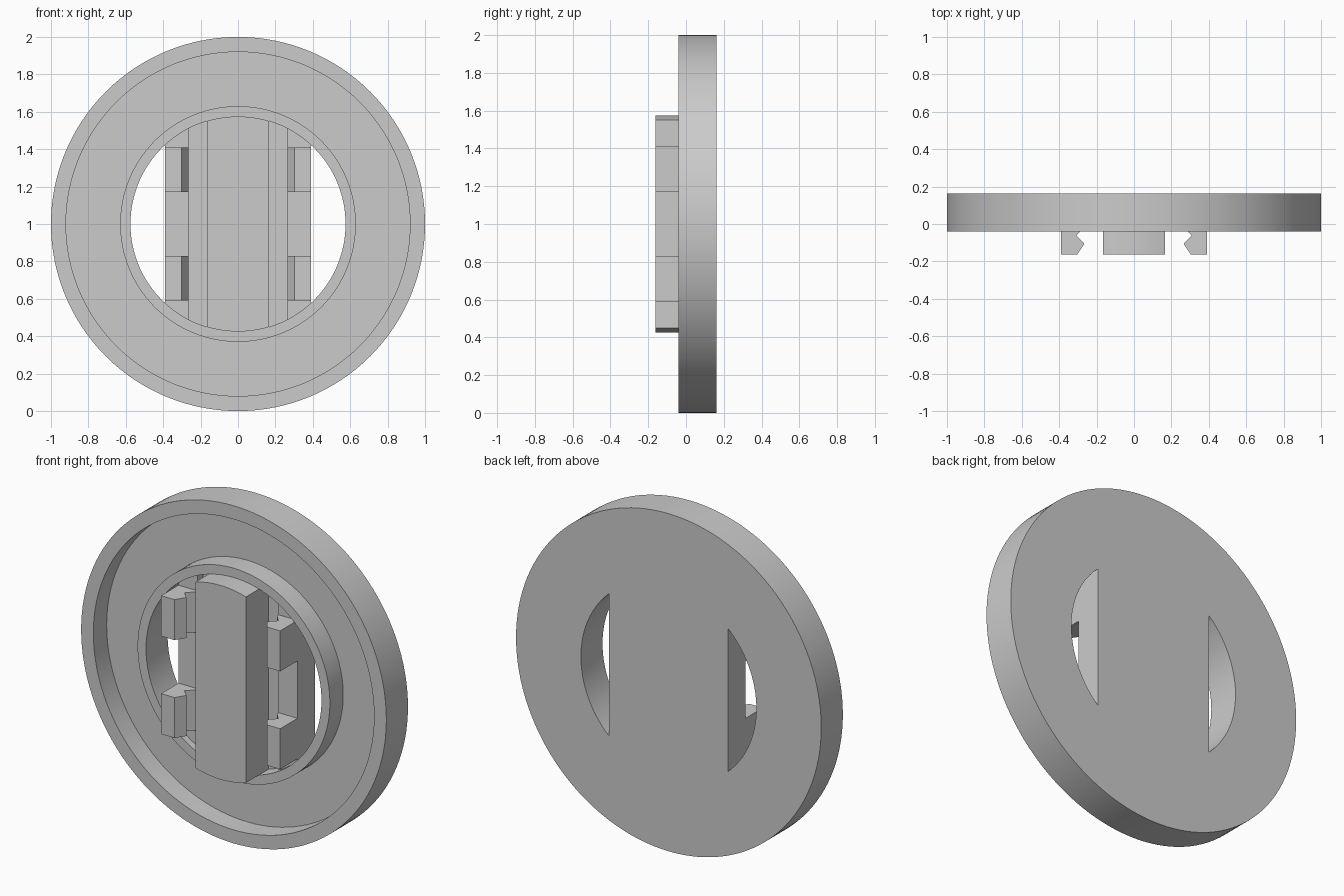
import bpy, bmesh, math

if "Cube" in bpy.data.objects:
    bpy.data.objects.remove(bpy.data.objects["Cube"], do_unlink=True)

grey = bpy.data.materials.new("plain grey")
grey.use_nodes = True
grey.diffuse_color = (0.6, 0.6, 0.6, 1)
grey.node_tree.nodes["Principled BSDF"].inputs["Base Color"].default_value = (0.6, 0.6, 0.6, 1)

FRONT, BACK, CENTRE = -0.04, 0.1625, 1.0
HOLE, SEGMENTS = 0.575, 128


def make_object(name, bm):
    bmesh.ops.recalc_face_normals(bm, faces=bm.faces)
    mesh = bpy.data.meshes.new(name)
    bm.to_mesh(mesh)
    bm.free()
    mesh.materials.append(grey)
    obj = bpy.data.objects.new(name, mesh)
    bpy.context.collection.objects.link(obj)
    return obj


def lathe(name, profile):
    """Revolve a closed (radius, y) profile about the front-to-back axis."""
    bm = bmesh.new()
    rings = []
    for i in range(SEGMENTS):
        a = math.tau * i / SEGMENTS
        rings.append([bm.verts.new((r * math.cos(a), y, CENTRE + r * math.sin(a)))
                      for r, y in profile])
    n = len(profile)
    for i, ring in enumerate(rings):
        following = rings[(i + 1) % SEGMENTS]
        for j in range(n):
            k = (j + 1) % n
            bm.faces.new((ring[j], ring[k], following[k], following[j]))
    return make_object(name, bm)


def prism(name, outline, z0, z1):
    """Extrude an (x, y) outline upwards from z0 to z1."""
    bm = bmesh.new()
    low, high = [[bm.verts.new((x, y, z)) for x, y in outline] for z in (z0, z1)]
    bm.faces.new(low)
    bm.faces.new(high)
    for i in range(len(outline)):
        j = (i + 1) % len(outline)
        bm.faces.new((low[i], low[j], high[j], high[i]))
    return make_object(name, bm)


def smooth(obj):
    bpy.ops.object.select_all(action='DESELECT')
    obj.select_set(True)
    bpy.context.view_layer.objects.active = obj
    bpy.ops.object.shade_smooth_by_angle(angle=math.radians(30))


# Round body: outer rim, recessed annulus and raised collar around the hole
FLOOR = 0.085
body = lathe("round_body", [(HOLE, FRONT), (0.63, FRONT), (0.63, FLOOR), (0.92, FLOOR),
                            (0.92, FRONT), (1, FRONT), (1, BACK), (HOLE, BACK)])
smooth(body)

# Bridge across the hole: side ledges, two channels and the tall centre bar
half = [(0.39, BACK), (0.39, 0), (0.265, 0), (0.265, 0.05), (0.165, 0.05), (0.165, -BACK)]
outline = half + [(-x, y) for x, y in reversed(half)]
bridge = prism("bridge_with_centre_bar", outline, CENTRE - 0.7, CENTRE + 0.7)

# Round the bridge ends to fit the hole
bm = bmesh.new()
bmesh.ops.create_cone(bm, cap_ends=True, segments=SEGMENTS, radius1=HOLE, radius2=HOLE, depth=2)
for v in bm.verts:
    v.co = (v.co.x, v.co.z, CENTRE + v.co.y)
cutter = make_object("hole_cutter", bm)
cutter.hide_render = True
trim = bridge.modifiers.new("trim", 'BOOLEAN')
trim.operation = 'INTERSECT'
trim.solver = 'EXACT'
trim.object = cutter
bpy.ops.object.select_all(action='DESELECT')
bridge.select_set(True)
bpy.context.view_layer.objects.active = bridge
bpy.ops.object.modifier_apply(modifier=trim.name)
bpy.data.objects.remove(cutter, do_unlink=True)
smooth(bridge)

# Four inward-facing hooks standing on the ledges
hook = [(0.39, 0), (0.39, -BACK), (0.303, -BACK), (0.265, -0.104),
        (0.308, -0.061), (0.265, -0.015), (0.265, 0)]
for side, sx in (("left", 1), ("right", -1)):
    for level, z in (("upper", CENTRE + 0.29), ("lower", CENTRE - 0.29)):
        prism(f"{level}_{side}_hook", [(sx * x, y) for x, y in hook], z - 0.12, z + 0.12)
